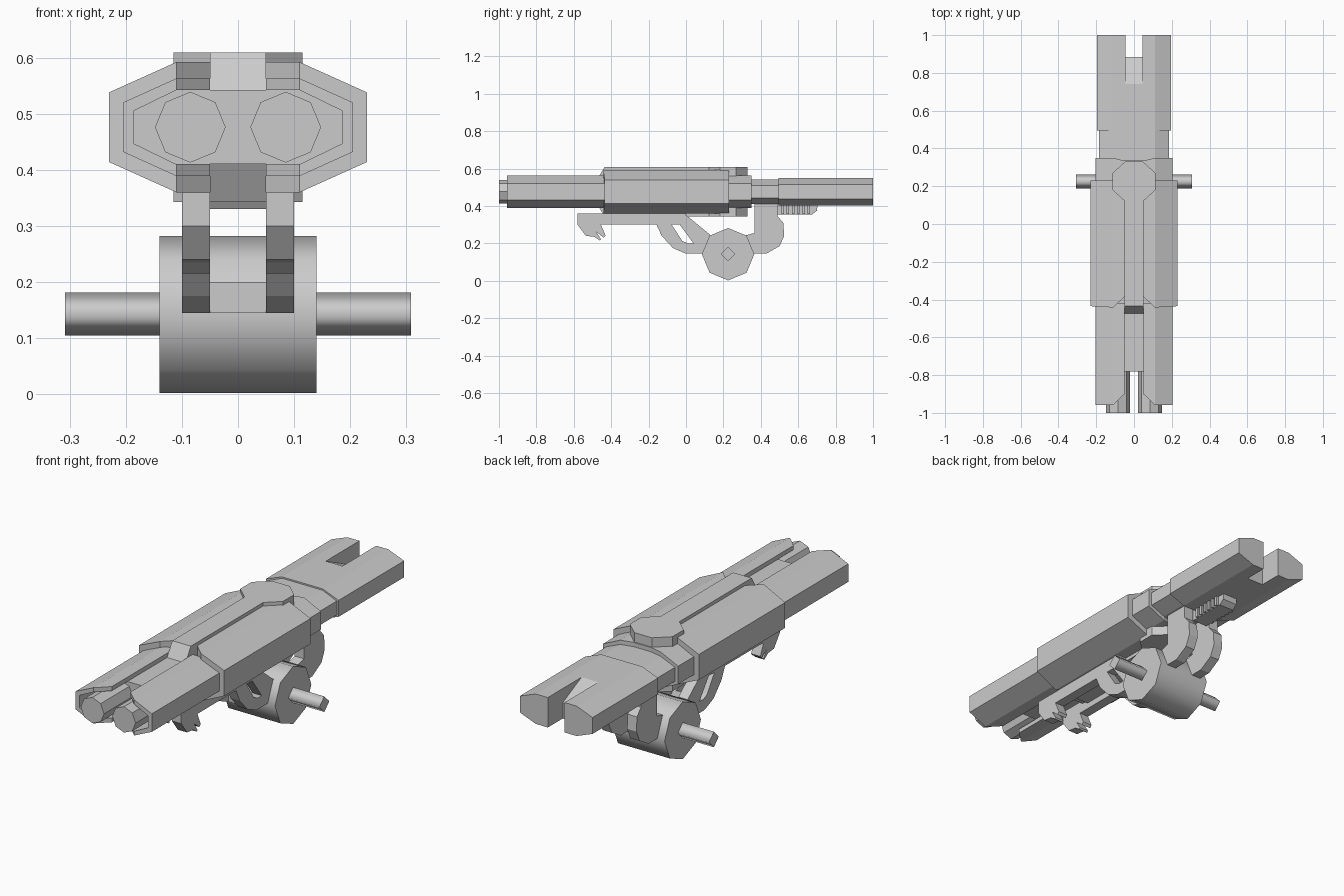
import bpy, bmesh, math

if "Cube" in bpy.data.objects:
    bpy.data.objects.remove(bpy.data.objects["Cube"])

CZ = 0.476  # height of the gun's centre line


def finish(name, bm):
    bmesh.ops.remove_doubles(bm, verts=bm.verts, dist=1e-5)
    bmesh.ops.recalc_face_normals(bm, faces=bm.faces)
    me = bpy.data.meshes.new(name)
    bm.to_mesh(me)
    bm.free()
    ob = bpy.data.objects.new(name, me)
    bpy.context.collection.objects.link(ob)
    return ob


def mirror_x(ob):
    m = ob.modifiers.new("mirror", 'MIRROR')
    m.use_axis[0] = True
    return ob


def casing(name, cols):
    """Half casing, symmetric about CZ; cols = (x, half height, front y, back y)."""
    bm = bmesh.new()
    rings = [[bm.verts.new((x, y, CZ + s * h)) for y, s in ((a, 1), (b, 1), (b, -1), (a, -1))]
             for x, h, a, b in cols]
    for p, q in zip(rings, rings[1:]):
        for i in range(4):
            j = (i + 1) % 4
            bm.faces.new((p[i], p[j], q[j], q[i]))
    if cols[0][0] > 0:
        bm.faces.new(rings[0])
    bm.faces.new(rings[-1])
    return mirror_x(finish(name, bm))


def plate(name, pts, x0, x1, mirror=False):
    """Side profile in (y, z) extruded from x0 to x1."""
    bm = bmesh.new()
    f = bm.faces.new([bm.verts.new((x0, y, z)) for y, z in pts])
    ext = bmesh.ops.extrude_face_region(bm, geom=[f])["geom"]
    bmesh.ops.translate(bm, vec=(x1 - x0, 0, 0),
                        verts=[v for v in ext if isinstance(v, bmesh.types.BMVert)])
    ob = finish(name, bm)
    return mirror_x(ob) if mirror else ob


def cylinder(name, sides, r, depth, loc, rot, turn=0.0, scale=(1, 1), smooth=False):
    """Low-sided cylinder, turned about its own axis then laid along rot."""
    bpy.ops.mesh.primitive_cylinder_add(vertices=sides, radius=r, depth=depth, location=loc, rotation=rot)
    ob = bpy.context.object
    ob.name = name
    c, s = math.cos(turn), math.sin(turn)
    for v in ob.data.vertices:
        x, y = v.co.x, v.co.y
        v.co.x, v.co.y = (c * x - s * y) * scale[0], (s * x + c * y) * scale[1]
    if smooth:
        for p in ob.data.polygons:
            p.use_smooth = abs(p.normal.z) < 0.5
    return ob


# Main body casing, one half per side
casing("main_casing", [(0.05, 0.116, -0.385, 0.225), (0.11, 0.116, -0.442, 0.23),
                       (0.23, 0.062, -0.435, 0.23)])

# Raised spine along top and underside, with sloped front
plate("spine", [(-0.475, CZ + 0.066), (-0.435, CZ + 0.133), (0.22, CZ + 0.133),
                (0.22, CZ - 0.133), (-0.435, CZ - 0.133), (-0.475, CZ - 0.066)], -0.05, 0.05)

# Flattened octagonal hub through the body
a = 1 / math.cos(math.pi / 8)
cylinder("hub", 8, a, 0.266, (0, 0.225, CZ), (0, 0, 0), math.pi / 8, (0.115, 0.105))

# Inner core behind the barrels
casing("front_core", [(0, 0.066, -0.78, -0.42), (0.11, 0.066, -0.78, -0.42), (0.186, 0.029, -0.78, -0.42)])

# Open shells wrapped around the barrels
outer = [(0.05, 0.087), (0.11, 0.087), (0.205, 0.044)]
inner = [(0.05, 0.066), (0.11, 0.066), (0.186, 0.029)]
outer += [(x, -h) for x, h in reversed(outer)]
inner += [(x, -h) for x, h in reversed(inner)]
bm = bmesh.new()
rows = []
for o, n in zip(outer, inner):
    f = -0.90 if o[0] < 0.1 else -0.957
    rows.append([bm.verts.new((p[0], y, CZ + p[1])) for p, y in
                 ((o, f), (o, -0.42), (n, -0.42), (n, f))])
for p, q in zip(rows, rows[1:]):
    for i in range(4):
        j = (i + 1) % 4
        bm.faces.new((p[i], p[j], q[j], q[i]))
bm.faces.new(rows[0])
bm.faces.new(rows[-1])
mirror_x(finish("barrel_shell", bm))

# Twin barrels
for s in (-1, 1):
    cylinder("barrel", 8, 0.063, 0.25, (s * 0.085, -0.875, CZ), (math.pi / 2, 0, 0))

# Rear collar, neck and twin rear tubes
casing("rear_collar", [(0, 0.087, 0.21, 0.335), (0.05, 0.087, 0.21, 0.335),
                       (0.11, 0.087, 0.21, 0.35), (0.203, 0.044, 0.21, 0.35)])
casing("rear_neck", [(0, 0.066, 0.33, 0.5), (0.11, 0.066, 0.33, 0.5), (0.186, 0.034, 0.33, 0.5)])
casing("rear_tube", [(0.045, 0.073, 0.495, 1.0), (0.11, 0.073, 0.495, 1.0), (0.196, 0.04, 0.495, 1.0)])
plate("tube_bridge", [(0.495, 0.549), (0.74, 0.549), (0.885, 0.48), (0.885, 0.403), (0.495, 0.403)],
      -0.045, 0.045)

# Ribbed rail under the tubes
plate("rear_rail", [(0.48, 0.42), (0.48, 0.355), (0.675, 0.355), (0.70, 0.375), (0.705, 0.42)],
      -0.04, 0.04)
for i in range(6):
    y = 0.51 + i * 0.028
    plate("rail_rib", [(y, 0.41), (y, 0.357), (y + 0.014, 0.357), (y + 0.014, 0.41)], -0.05, 0.05)

# Drum and cross pin
side = (0, math.pi / 2, 0)
cylinder("drum", 8, 0.14, 0.28, (0, 0.225, 0.142), side, smooth=True)
cylinder("drum_pin", 4, 0.038, 0.616, (0, 0.225, 0.143), side, smooth=True)

# Curved rear arms
plate("rear_arm", [(0.365, 0.42), (0.49, 0.42), (0.49, 0.345), (0.52, 0.31), (0.525, 0.24),
                   (0.50, 0.185), (0.43, 0.145), (0.30, 0.145), (0.32, 0.243), (0.365, 0.255)],
      0.05, 0.10, True)

# Lower rails with claw at the front
plate("lower_rail", [(-0.58, 0.36), (-0.58, 0.30), (-0.535, 0.24), (-0.49, 0.235), (-0.46, 0.215),
                     (-0.455, 0.222), (-0.48, 0.262), (-0.44, 0.23), (-0.43, 0.242), (-0.455, 0.30),
                     (0.06, 0.30), (0.0, 0.36)][:10] + [(-0.03, 0.30), (0.0, 0.36)],
      0.05, 0.10, True)

# Front arms: curved guard and straight strut
plate("front_guard", [(-0.16, 0.305), (-0.13, 0.24), (-0.07, 0.175), (0.0, 0.145), (0.12, 0.145),
                      (0.12, 0.20), (0.01, 0.20), (-0.02, 0.213), (-0.08, 0.305)], 0.05, 0.10, True)
plate("front_strut", [(-0.01, 0.36), (0.13, 0.245), (0.12, 0.20), (0.04, 0.20), (-0.035, 0.302)],
      0.05, 0.10, True)

# Bars joining the two sides
plate("guard_crossbar", [(0.0, 0.145), (0.12, 0.145), (0.12, 0.20), (0.0, 0.20)], -0.05, 0.05)
plate("center_bar", [(-0.42, 0.36), (-0.40, 0.33), (-0.06, 0.33), (-0.02, 0.36)], -0.05, 0.05)
